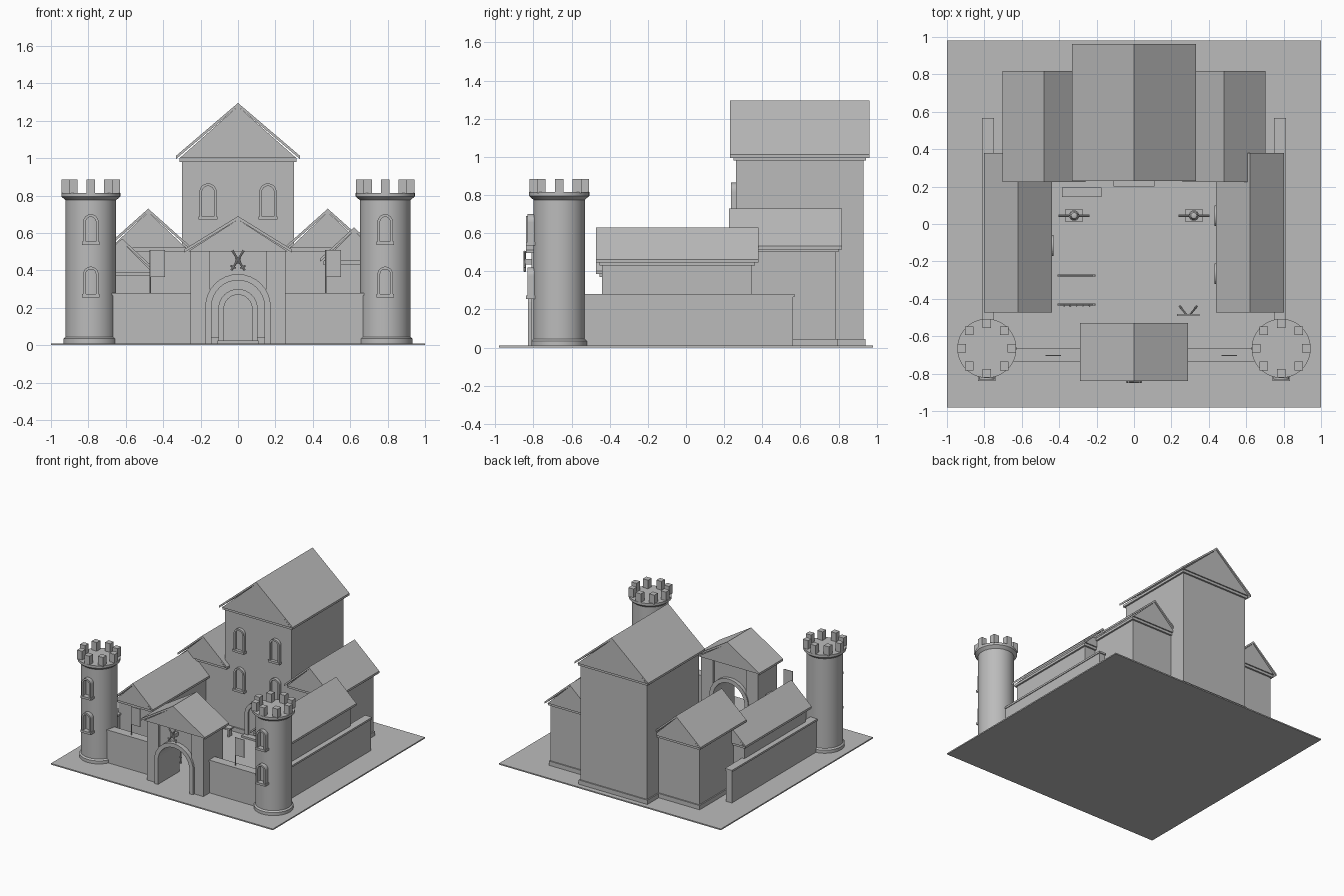
import bpy, bmesh, math
from mathutils import Matrix, Vector

if "Cube" in bpy.data.objects:
    bpy.data.objects.remove(bpy.data.objects["Cube"], do_unlink=True)

stone = bpy.data.materials.new("plain_grey")
stone.use_nodes = True
GREY = (0.5, 0.5, 0.5, 1)
stone.diffuse_color = GREY
stone.node_tree.nodes["Principled BSDF"].inputs["Base Color"].default_value = GREY


def finish(name, bm):
    bmesh.ops.recalc_face_normals(bm, faces=bm.faces)
    me = bpy.data.meshes.new(name)
    bm.to_mesh(me)
    bm.free()
    me.materials.append(stone)
    ob = bpy.data.objects.new(name, me)
    bpy.context.collection.objects.link(ob)
    return ob


def box(name, x0, x1, y0, y1, z0, z1):
    return prism(name, [(x0, z0), (x1, z0), (x1, z1), (x0, z1)], y0, y1)


def prism(name, pts, y0, y1, matrix=None):
    """Extrude an x-z outline from y0 to y1."""
    bm = bmesh.new()
    face = bm.faces.new([bm.verts.new((x, y0, z)) for x, z in pts])
    out = bmesh.ops.extrude_face_region(bm, geom=[face])
    moved = [v for v in out["geom"] if isinstance(v, bmesh.types.BMVert)]
    bmesh.ops.translate(bm, verts=moved, vec=(0, y1 - y0, 0))
    if matrix:
        bm.transform(matrix)
    return finish(name, bm)


def lathe(name, profile, x, y, steps=48):
    bm = bmesh.new()
    vs = [bm.verts.new((r, 0, z)) for r, z in profile]
    es = [bm.edges.new(p) for p in zip(vs, vs[1:])]
    bmesh.ops.spin(bm, geom=vs + es, cent=(0, 0, 0), axis=(0, 0, 1),
                   angle=math.tau, steps=steps)
    bmesh.ops.remove_doubles(bm, verts=bm.verts, dist=1e-4)
    bm.transform(Matrix.Translation((x, y, 0)))
    ob = finish(name, bm)
    bpy.ops.object.select_all(action='DESELECT')
    ob.select_set(True)
    bpy.context.view_layer.objects.active = ob
    bpy.ops.object.shade_smooth_by_angle(angle=math.radians(30))
    return ob


def rod(name, a, b, r=0.006, sides=8):
    a, b = Vector(a), Vector(b)
    bm = bmesh.new()
    bmesh.ops.create_cone(bm, cap_ends=True, segments=sides, radius1=r, radius2=r,
                          depth=(b - a).length)
    turn = (b - a).to_track_quat('Z', 'Y').to_matrix().to_4x4()
    bm.transform(Matrix.Translation((a + b) / 2) @ turn)
    return finish(name, bm)


def arch(cx, half, z0, spring, n=16):
    """Outline from lower right over the arch to lower left."""
    pts = [(cx + half, z0)]
    for i in range(n + 1):
        t = math.pi * i / n
        pts.append((cx + half * math.cos(t), spring + half * math.sin(t)))
    return pts + [(cx - half, z0)]


def arch_frame(name, cx, outer, inner, z0, spring, y0, y1, matrix=None):
    pts = arch(cx, outer, z0, spring) + arch(cx, inner, z0, spring)[::-1]
    return prism(name, pts, y0, y1, matrix)


def window(name, cx, z0, top, half, y0, y1):
    arch_frame(name + "_frame", cx, half, half - 0.014, z0, top - half, y0, y1)
    prism(name + "_pane", arch(cx, half - 0.013, z0, top - half), y1 - 0.012, y1)
    box(name + "_sill", cx - half - 0.005, cx + half + 0.005, y0 - 0.008, y1,
        z0 - 0.014, z0 + 0.004)


def gable_roof(name, cx, half, y0, y1, eave, peak, t=0.018):
    prism(name + "_gable", [(cx - half + .02, eave), (cx + half - .02, eave),
                            (cx, peak - t)], y0 + 0.008, y1 - 0.008)
    prism(name + "_tiles", [(cx - half, eave - 0.005), (cx - half, eave + 0.012),
                            (cx, peak), (cx + half, eave + 0.012),
                            (cx + half, eave - 0.005), (cx, peak - t)], y0, y1)


def building(name, cx, half, y0, y1, eave, peak, over=0.032):
    box(name + "_walls", cx - half, cx + half, y0, y1, 0.01, eave)
    box(name + "_plinth", cx - half - .01, cx + half + .01, y0 - .01, y1 + .01, 0.01, 0.045)
    box(name + "_cornice", cx - half - .014, cx + half + .014, y0 - .014, y1 + .014,
        eave - 0.02, eave)
    gable_roof(name + "_roof", cx, half + over, y0 - over, y1 + over, eave, peak)


box("ground", -1, 1, -0.98, 0.98, 0, 0.01)

# Keep with its two wings and door
building("keep", 0, 0.30, 0.262, 0.93, 1.0, 1.295)
arch_frame("keep_door_frame", 0, 0.105, 0.075, 0.01, 0.195, 0.235, 0.265)
prism("keep_door", arch(0, 0.076, 0.01, 0.195), 0.25, 0.265)
box("keep_step", -0.11, 0.11, 0.20, 0.255, 0.01, 0.025)

for side, s in (("left", 1), ("right", -1)):
    building(side + "_wing", s * 0.48, 0.19, 0.257, 0.785, 0.52, 0.73)
    window(side + "_keep_upper_window", s * 0.16, 0.685, 0.865, 0.046, 0.237, 0.265)
    window(side + "_keep_lower_window", s * 0.16, 0.365, 0.545, 0.046, 0.237, 0.265)

    # Long hall, taller on the left
    eave = 0.45 if s > 0 else 0.39
    building(side + "_hall", s * 0.62, 0.15, -0.44, 0.347, eave, eave + 0.18)
    for y in ((-0.265, 0.045) if s > 0 else (-0.115,)):
        turn = Matrix.Translation((s * 0.45, y, 0)) @ Matrix.Rotation(math.pi / 2, 4, 'Z')
        arch_frame("hall_door_frame", 0, 0.055, 0.042, 0.01, 0.19, -0.02, 0.02, turn)
        prism("hall_door", arch(0, 0.043, 0.01, 0.19), -0.012, 0.012, turn)

    # Corner tower
    tx, ty = s * 0.787, -0.665
    lathe(side + "_tower", [(0, 0.01), (0.146, 0.01), (0.146, 0.035), (0.135, 0.045),
                            (0.135, 0.775), (0.158, 0.795), (0.158, 0.815), (0, 0.815)],
          tx, ty)
    for k in range(8):
        a = k * math.tau / 8
        mx, my = tx + 0.133 * math.cos(a), ty + 0.133 * math.sin(a)
        box(side + "_tower_merlon", mx - .023, mx + .023, my - .023, my + .023, 0.81, 0.885)
    for level, z in (("lower", 0.27), ("upper", 0.55)):
        window(side + "_tower_" + level + "_window", tx, z, z + 0.15, 0.041, -0.832, -0.78)

    # Curtain walls with capping
    wx = s * 0.78
    box(side + "_side_wall", wx - .026, wx + .026, -0.60, 0.56, 0.01, 0.265)
    box(side + "_side_wall_cap", wx - .032, wx + .032, -0.60, 0.568, 0.265, 0.28)
    ends = sorted((s * 0.22, s * 0.70))
    box(side + "_front_wall", *ends, -0.73, -0.668, 0.01, 0.265)
    box(side + "_front_wall_cap", *ends, -0.736, -0.662, 0.265, 0.28)

    # Flag on the front wall
    fx = s * 0.47
    rod(side + "_flagpole", (fx, -0.703, 0.27), (fx, -0.703, 0.51), 0.004)
    flag = sorted((fx, fx + 0.08))
    box(side + "_flag", *flag, -0.705, -0.701, 0.365, 0.51)

    # Gatehouse pier
    box(side + "_gate_pier", *sorted((s * 0.15, s * 0.255)), -0.81, -0.56, 0.01, 0.5)

    # Training dummy
    dx, dy = s * 0.32, 0.045
    box(side + "_dummy_base", dx - .045, dx + .045, dy - .035, dy + .035, 0.01, 0.025)
    rod(side + "_dummy_post", (dx, dy, 0.02), (dx, dy, 0.2), 0.009)
    rod(side + "_dummy_arms", (dx - .083, dy, 0.15), (dx + .083, dy, 0.15), 0.007)
    lathe(side + "_dummy_body", [(0, .09), (.022, .1), (.028, .17), (0, .18)], dx, dy, 16)
    lathe(side + "_dummy_head", [(0, .18), (.018, .19), (.024, .21), (.016, .232), (0, .238)],
          dx, dy, 16)

# Gatehouse arch, roof and crossed emblem
prism("gate_wall", arch(0, 0.145, 0.01, 0.22) + [(-0.16, 0.01), (-0.16, 0.5),
                                               (0.16, 0.5), (0.16, 0.01)], -0.79, -0.58)
arch_frame("gate_arch", 0, 0.175, 0.142, 0.01, 0.205, -0.828, -0.55)
gable_roof("gate_roof", 0, 0.288, -0.84, -0.53, 0.5, 0.69)
for s in (-1, 1):
    rod("emblem_blade", (s * 0.036, -0.845, 0.40), (-s * 0.03, -0.845, 0.505), 0.006)
    rod("emblem_guard", (s * 0.04, -0.845, 0.425), (s * 0.012, -0.845, 0.412), 0.005)
box("emblem_mount", -0.015, 0.015, -0.845, -0.79, 0.435, 0.465)

# Courtyard bench and weapon racks
box("bench_seat", -0.385, -0.175, 0.145, 0.195, 0.07, 0.082)
for x in (-0.37, -0.20):
    box("bench_leg", x, x + 0.012, 0.15, 0.19, 0.01, 0.07)
for y in (-0.275, -0.43):
    for z in (0.06, 0.15):
        rod("rack_rail", (-0.41, y, z), (-0.205, y, z), 0.005)
    for x in (-0.40, -0.215):
        rod("rack_post", (x, y, 0.01), (x, y, 0.17), 0.006)
for k in range(5):
    x = -0.375 + k * 0.034
    rod("rack_spear", (x, -0.437, 0.01), (x, -0.434, 0.2), 0.004)
box("stand_bar", 0.23, 0.35, -0.492, -0.482, 0.1, 0.11)
for s in (-1, 1):
    rod("stand_leg", (0.29 + s * 0.01, -0.485, 0.11), (0.29 + s * 0.045, -0.44, 0.01), 0.005)
    rod("stand_front_leg", (0.29 + s * 0.05, -0.487, 0.01), (0.29 + s * 0.05, -0.487, 0.11), 0.005)
